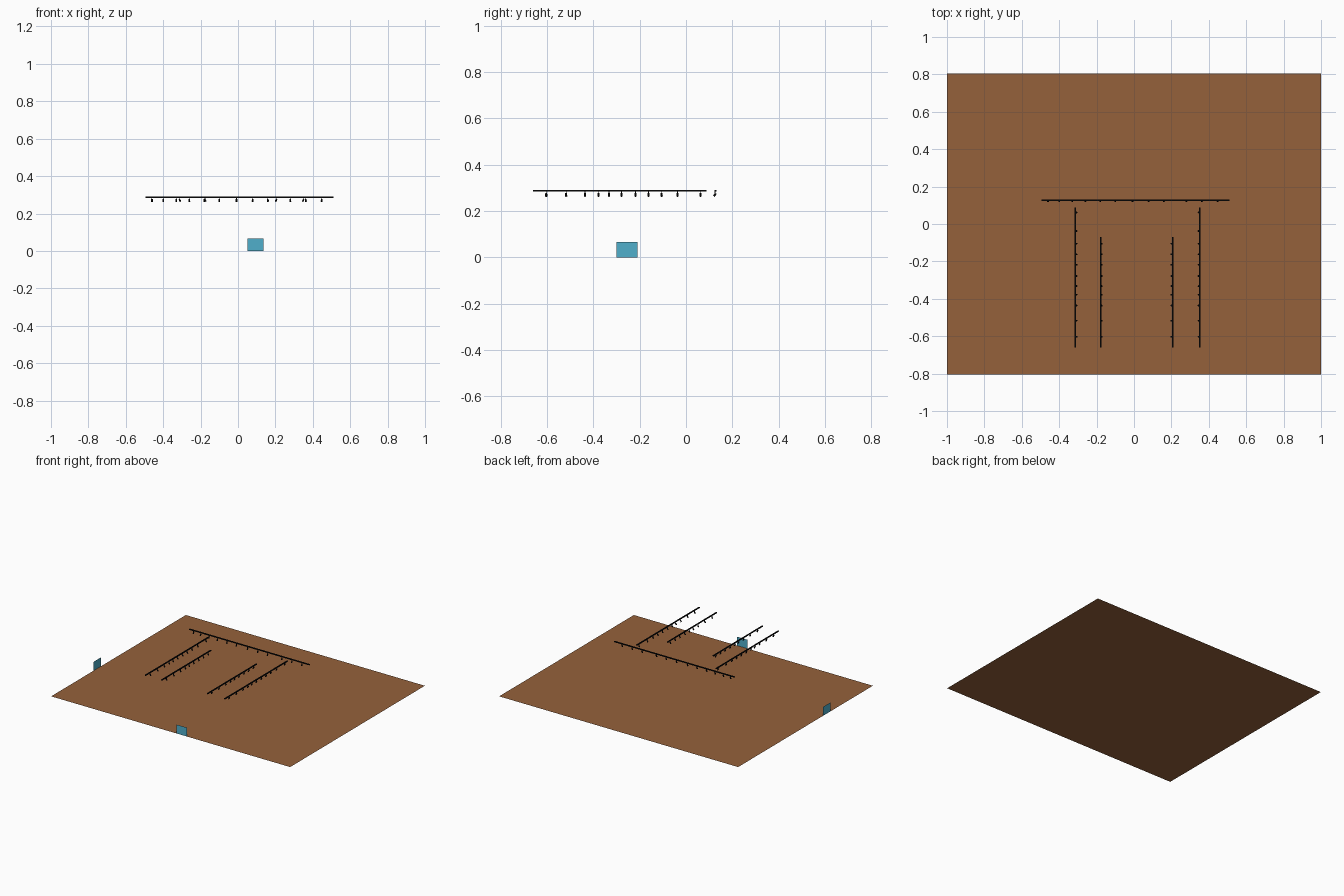
import bpy, bmesh, math
from mathutils import Matrix, Vector

if "Cube" in bpy.data.objects:
    bpy.data.objects.remove(bpy.data.objects["Cube"])


def mat(name, rgb):
    m = bpy.data.materials.new(name)
    m.diffuse_color = (*rgb, 1)
    m.use_nodes = True
    m.node_tree.nodes["Principled BSDF"].inputs["Base Color"].default_value = m.diffuse_color
    return m


BROWN = mat("wood brown", (0.30, 0.12, 0.044))
BLACK = mat("black", (0.004, 0.004, 0.004))
TEAL = mat("teal blue", (0.08, 0.43, 0.60))


def finish(name, bm, material):
    me = bpy.data.meshes.new(name)
    bm.to_mesh(me)
    bm.free()
    me.materials.append(material)
    ob = bpy.data.objects.new(name, me)
    bpy.context.collection.objects.link(ob)
    return ob


def quad(name, pts, material):
    bm = bmesh.new()
    bm.faces.new([bm.verts.new(p) for p in pts])
    return finish(name, bm, material)


def box(bm, lo, hi):
    lo, hi = Vector(lo), Vector(hi)
    bmesh.ops.create_cube(bm, size=1, matrix=Matrix.Translation((lo + hi) / 2)
                          @ Matrix.Diagonal((*(hi - lo), 1)))


# Floor sheet
quad("floor", [(-1, -.805, 0), (1, -.805, 0), (1, .805, 0), (-1, .805, 0)], BROWN)

# Upright panels on the front and left edges
quad("front_panel", [(.05, -.805, 0), (.135, -.805, 0),
                     (.135, -.805, .067), (.05, -.805, .067)], TEAL)
quad("left_panel", [(-1, -.30, 0), (-1, -.21, 0),
                    (-1, -.21, .067), (-1, -.30, .067)], TEAL)

Z = 0.287   # height of the rail centre
W = 0.004   # half width of the rail


def spot(bm, x, y, aim):
    """Small hanging lamp: a stem and a tilted can."""
    box(bm, (x - .0015, y - .0015, .274), (x + .0015, y + .0015, Z))
    d = Vector((aim[0], aim[1], -1.6)).normalized()
    rot = Vector((0, 0, 1)).rotation_difference(d).to_matrix().to_4x4()
    at = Vector((x, y, .271)) + d * .001
    bmesh.ops.create_cone(bm, cap_ends=True, segments=12, radius1=.0042, radius2=.0048,
                          depth=.015, matrix=Matrix.Translation(at) @ rot)


def rail(name, start, end, spots, aim):
    bm = bmesh.new()
    box(bm, (start[0] - W * (start[0] == end[0]), start[1] - W * (start[1] == end[1]), Z - .0035),
        (end[0] + W * (start[0] == end[0]), end[1] + W * (start[1] == end[1]), Z + .0035))
    for x, y in spots:
        spot(bm, x, y, aim)
    ob = finish(name, bm, BLACK)
    return ob


# Back rail
xs = [-.46, -.40, -.33, -.26, -.18, -.10, -.008, .078, .16, .28, .363, .447]
rail("back_light_rail", (-.495, .127), (.51, .127), [(x, .125) for x in xs], (0, -1))

# Side rails running front to back
ys = [.062, -.037, -.105, -.162, -.218, -.278, -.332, -.378, -.436, -.517, -.603]
for name, x, top, aim in (("outer_left_rail", -.313, .088, 1),
                          ("inner_left_rail", -.178, -.07, 1),
                          ("inner_right_rail", .206, -.07, -1),
                          ("outer_right_rail", .351, .088, -1)):
    rail(name, (x, -.66), (x, top), [(x + .002 * aim, y) for y in ys if y < top], (aim, 0))
